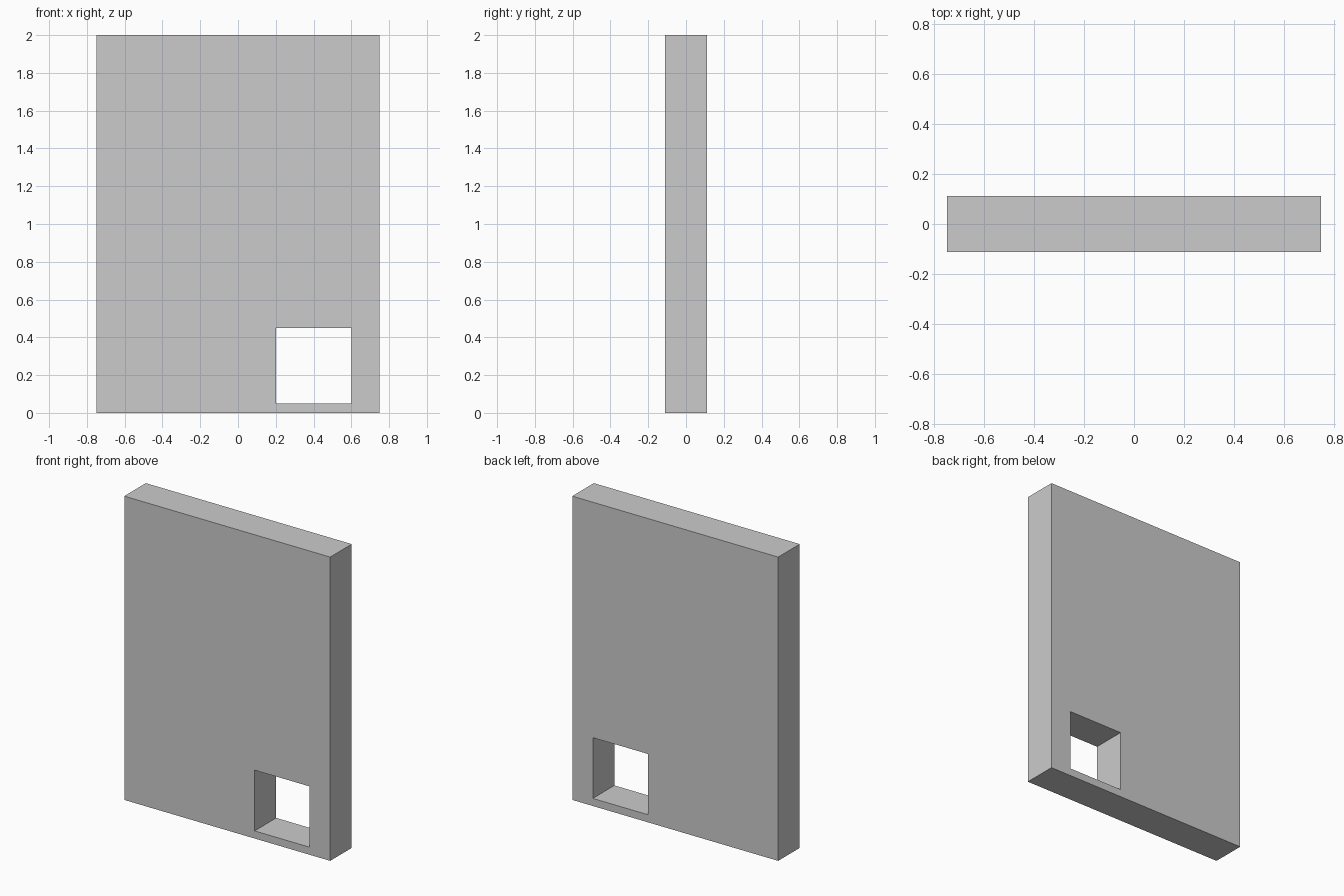
import bpy

if "Cube" in bpy.data.objects:
    bpy.data.objects.remove(bpy.data.objects["Cube"])


def box(name, lo, hi):
    """Axis-aligned box between two corners."""
    centre = [(a + b) / 2 for a, b in zip(lo, hi)]
    bpy.ops.mesh.primitive_cube_add(size=1, location=centre)
    ob = bpy.context.object
    ob.name = name
    ob.scale = [b - a for a, b in zip(lo, hi)]
    bpy.ops.object.transform_apply(location=True, rotation=False, scale=True)
    return ob


HALF_DEPTH = 0.112

# Wall panel
panel = box("wall_panel", (-0.75, -HALF_DEPTH, 0), (0.75, HALF_DEPTH, 2))

# Square opening through the lower right corner
cutter = box("opening_cutter", (0.2, -0.5, 0.05), (0.6, 0.5, 0.45))

cut = panel.modifiers.new("opening", 'BOOLEAN')
cut.operation = 'DIFFERENCE'
cut.solver = 'EXACT'
cut.object = cutter
bpy.context.view_layer.objects.active = panel
bpy.ops.object.modifier_apply(modifier=cut.name)
bpy.data.objects.remove(cutter, do_unlink=True)
